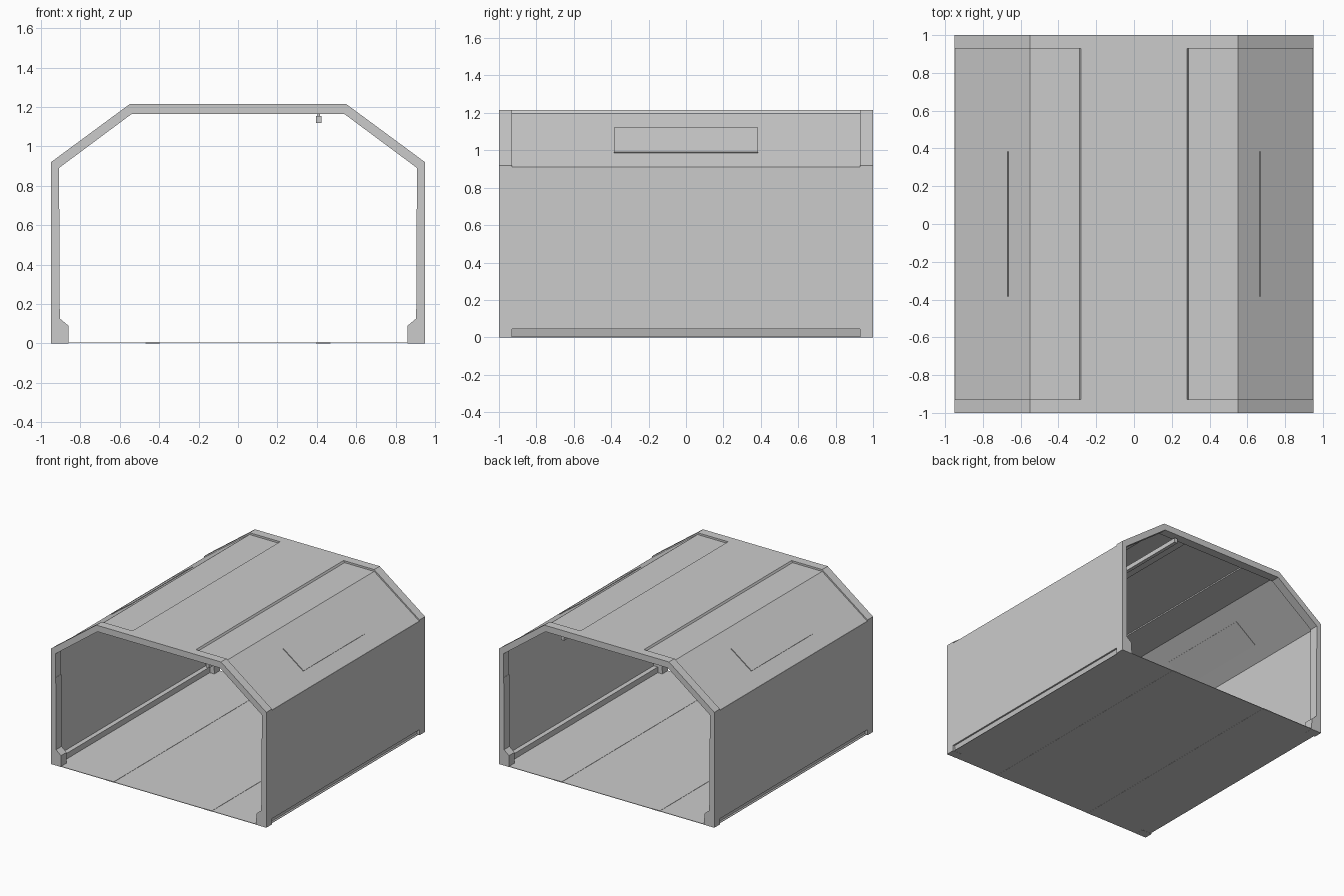
import bpy, math
from mathutils import Vector

if "Cube" in bpy.data.objects:
    bpy.data.objects.remove(bpy.data.objects["Cube"])


def extrude(name, pts, y0, y1):
    """Extrude a closed x-z outline along y."""
    n = len(pts)
    verts = [(x, y0, z) for x, z in pts] + [(x, y1, z) for x, z in pts]
    faces = [tuple(range(n)), tuple(range(2 * n - 1, n - 1, -1))]
    faces += [(i + n, (i + 1) % n + n, (i + 1) % n, i) for i in range(n)]
    if sum(a[0] * b[1] - b[0] * a[1] for a, b in zip(pts, pts[1:] + pts[:1])) < 0:
        faces = [f[::-1] for f in faces]
    me = bpy.data.meshes.new(name)
    me.from_pydata(verts, [], faces)
    ob = bpy.data.objects.new(name, me)
    bpy.context.collection.objects.link(ob)
    return ob


def rect(x0, x1, z0, z1):
    return [(x0, z0), (x1, z0), (x1, z1), (x0, z1)]


def both_sides(name, pts, y0, y1):
    extrude(name + "_right", pts, y0, y1)
    extrude(name + "_left", [(-x, z) for x, z in pts], y0, y1)


def arch(half):
    return half + [(-x, z) for x, z in reversed(half)]


# End frames: bent arch at front and back
outer = [(0.95, 0.0), (0.95, 0.92), (0.55, 1.215)]
inner = [(0.91, 0.0), (0.91, 0.89), (0.54, 1.165)]
outline = arch(outer) + arch(inner)[::-1]
for label, y0, y1 in (("front", -1.0, -0.93), ("back", 0.93, 1.0)):
    extrude(label + "_frame", outline, y0, y1)
    # Sloped foot blocks and slim leg stiffeners
    both_sides(label + "_foot", [(0.86, 0), (0.91, 0), (0.91, 0.13), (0.862, 0.09)], y0, y1)
    both_sides(label + "_foot_plate", rect(0.87, 0.95, 0, 0.008), y0, y1)
    both_sides(label + "_leg_stiffener", [(0.905, 0.1), (0.912, 0.1), (0.912, 0.7), (0.908, 0.7)], y0, y1)

# Side walls, thin shell between and over the frames
both_sides("side_wall", rect(0.937, 0.95, 0.045, 0.91), -1, 1)

# Sloped roof panels, slightly recessed below the frames
both_sides("slope_panel", [(0.95, 0.908), (0.55, 1.2), (0.546, 1.188), (0.937, 0.902)], -0.935, 0.935)
both_sides("outer_roof_panel", rect(0.27, 0.55, 1.188, 1.2), -0.935, 0.935)

# Raised centre roof panel
extrude("centre_roof_panel", [(-0.29, 1.198), (0.29, 1.198), (0.28, 1.215), (-0.28, 1.215)], -1, 1)

# Skylights lying on the slopes
d = Vector((-0.4, 0.292)).normalized()
n = Vector((0.292, 0.4)).normalized()
a = Vector((0.845, 0.985))
b = a + d * 0.223


def slab(p, q, lo, hi):
    return [tuple(p + n * lo), tuple(p + n * hi), tuple(q + n * hi), tuple(q + n * lo)]


both_sides("skylight", slab(a, b, -0.016, 0.006), -0.385, 0.385)

# Base rails under the walls
both_sides("base_rail", [(0.90, 0.005), (0.925, 0.005), (0.937, 0.05), (0.90, 0.05)], -0.99, 0.99)

# Floor sheet with two seam strips
extrude("floor", rect(-0.94, 0.94, 0.001, 0.005), -1, 1)
both_sides("floor_seam", rect(0.395, 0.47, 0.0, 0.007), -1, 1)

# Hanging rail under the roof
extrude("ceiling_rail", rect(0.397, 0.425, 1.12, 1.155), -0.97, 0.97)
extrude("rail_hanger", rect(0.405, 0.417, 1.15, 1.19), -0.02, 0.02)
